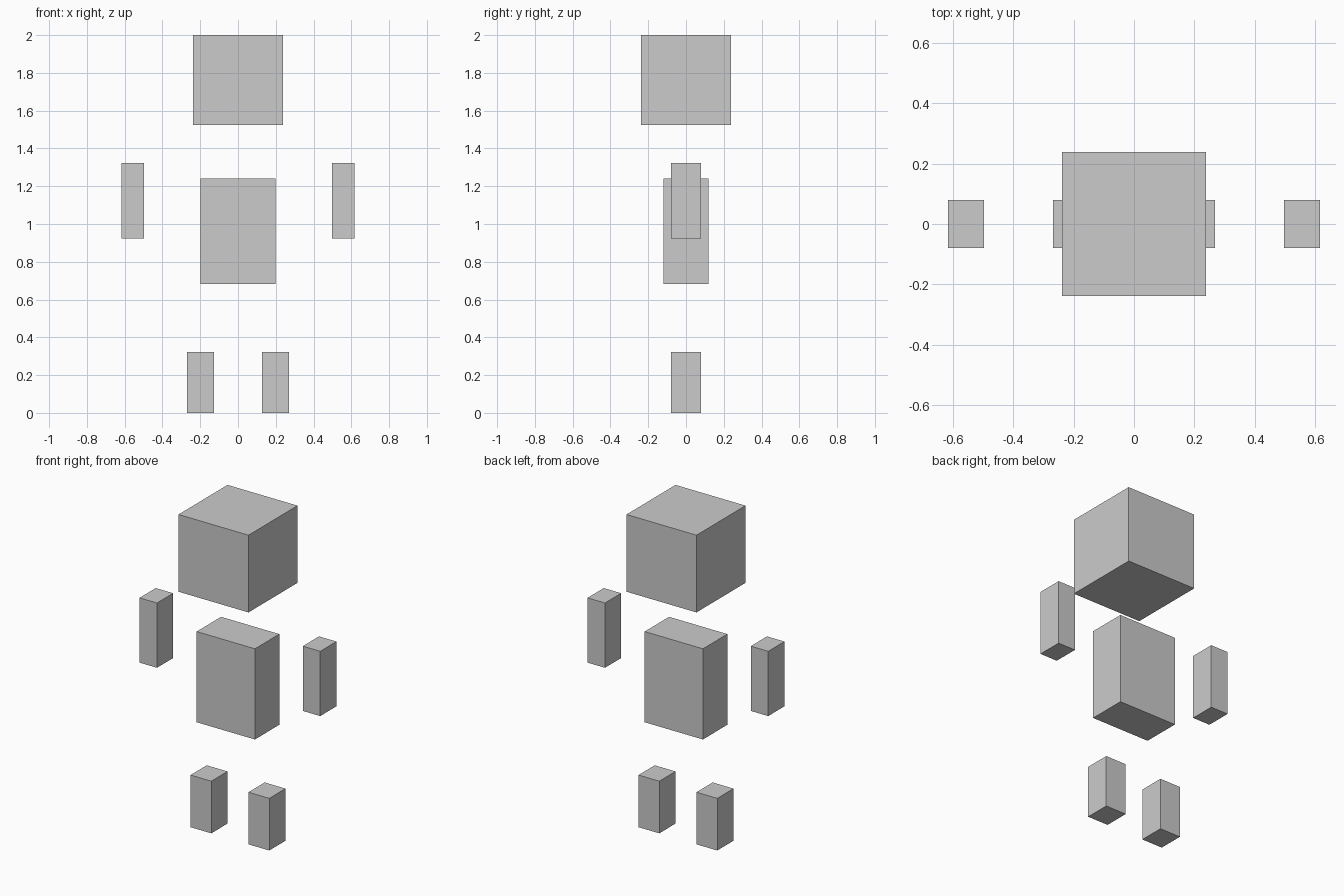
import bpy

if "Cube" in bpy.data.objects:
    bpy.data.objects.remove(bpy.data.objects["Cube"])


def box(name, x, y, z):
    """Box spanning the given (min, max) ranges."""
    spans = (x, y, z)
    centre = [(a + b) / 2 for a, b in spans]
    bpy.ops.mesh.primitive_cube_add(size=1, location=centre)
    ob = bpy.context.object
    ob.name = name
    ob.scale = [b - a for a, b in spans]
    bpy.ops.object.transform_apply(location=False, rotation=False, scale=True)
    return ob


# Head and torso
box("head", (-0.239, 0.239), (-0.239, 0.239), (1.523, 2.0))
box("torso", (-0.199, 0.199), (-0.119, 0.119), (0.682, 1.242))

# Floating hands and feet, mirrored across x
for side, s in (("left", 1), ("right", -1)):
    box(side + "_hand", sorted((s * 0.498, s * 0.617)), (-0.079, 0.079), (0.923, 1.323))
    box(side + "_foot", sorted((s * 0.127, s * 0.269)), (-0.079, 0.079), (0.0, 0.322))
